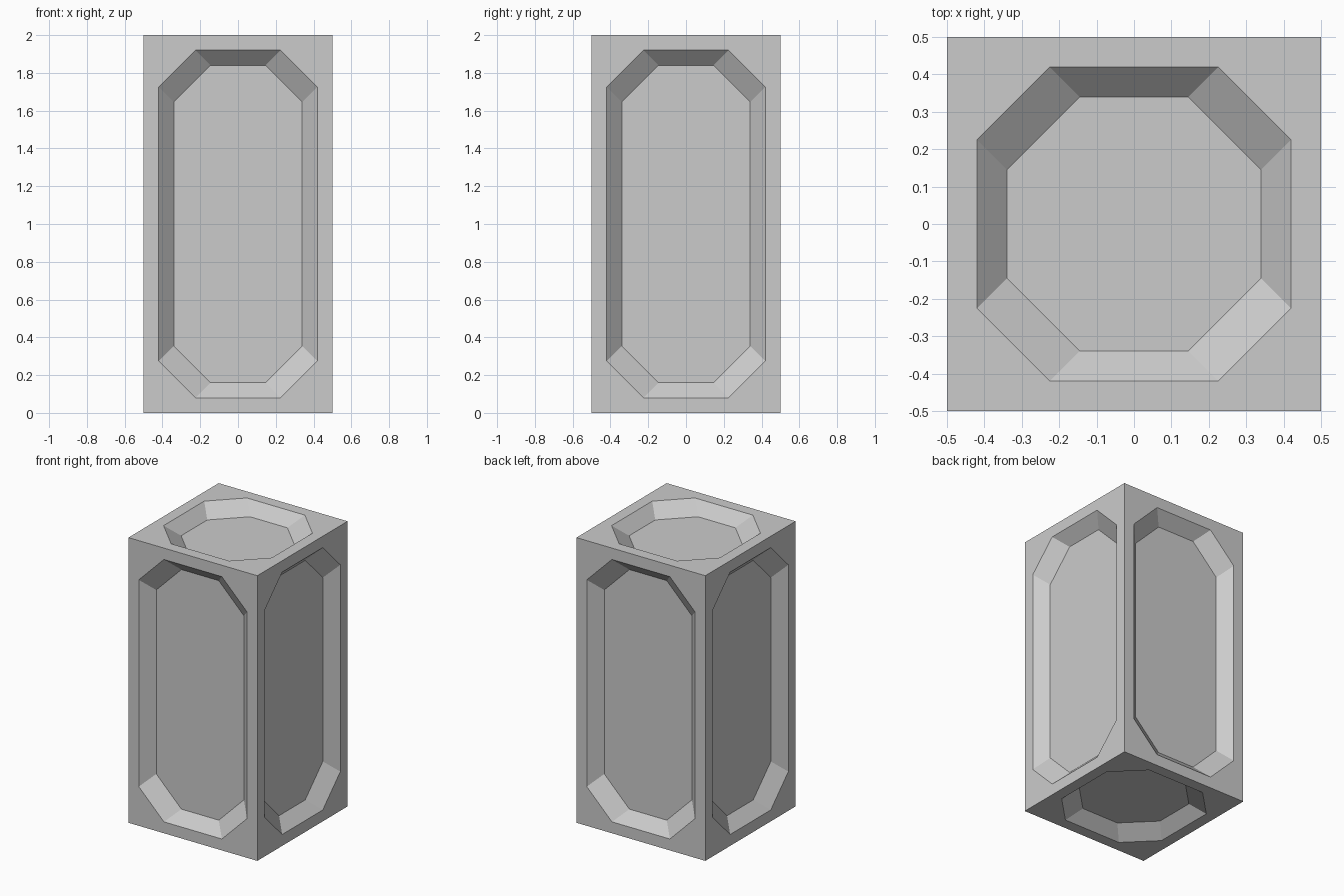
import bpy, bmesh
from mathutils import Vector

if "Cube" in bpy.data.objects:
    bpy.data.objects.remove(bpy.data.objects["Cube"])

CENTRE = Vector((0, 0, 1))
HALF = Vector((0.5, 0.5, 1.0))
RIM, BEVEL, CUT, DEPTH = 0.08, 0.08, 0.195, 0.08


def octagon(a, b):
    # Rectangle with clipped corners, two points per corner, counter-clockwise
    return [(a, b - CUT), (a - CUT, b), (-a + CUT, b), (-a, b - CUT),
            (-a, -b + CUT), (-a + CUT, -b), (a - CUT, -b), (a, -b + CUT)]


def add_panel(bm, normal, u, v):
    # One box side: flat rim, sloped octagonal walls and sunken floor
    size = lambda d: sum(abs(d[i]) * HALF[i] for i in range(3))
    a, b, h = size(u), size(v), size(normal)

    def ring(points, sink):
        return [bm.verts.new(CENTRE + u * p + v * q + normal * (h - sink)) for p, q in points]

    corner = ring([(a, b), (-a, b), (-a, -b), (a, -b)], 0)
    outer = ring(octagon(a - RIM, b - RIM), 0)
    inner = ring(octagon(a - RIM - BEVEL, b - RIM - BEVEL), DEPTH)
    for i in range(4):
        j = (i + 1) % 4
        bm.faces.new((corner[i], outer[2 * i + 1], outer[2 * i]))
        bm.faces.new((corner[i], corner[j], outer[2 * j], outer[2 * i + 1]))
    for i in range(8):
        j = (i + 1) % 8
        bm.faces.new((outer[i], outer[j], inner[j], inner[i]))
    bm.faces.new(inner)


# Panelled block: the same recess on all six sides
bm = bmesh.new()
X, Y, Z = Vector((1, 0, 0)), Vector((0, 1, 0)), Vector((0, 0, 1))
for n, u, v in ((X, Y, Z), (Y, Z, X), (Z, X, Y)):
    add_panel(bm, n, u, v)
    add_panel(bm, -n, v, u)
bmesh.ops.remove_doubles(bm, verts=bm.verts, dist=1e-4)
bmesh.ops.recalc_face_normals(bm, faces=bm.faces)
mesh = bpy.data.meshes.new("panelled_block")
bm.to_mesh(mesh)
bm.free()
bpy.context.collection.objects.link(bpy.data.objects.new("panelled_block", mesh))
